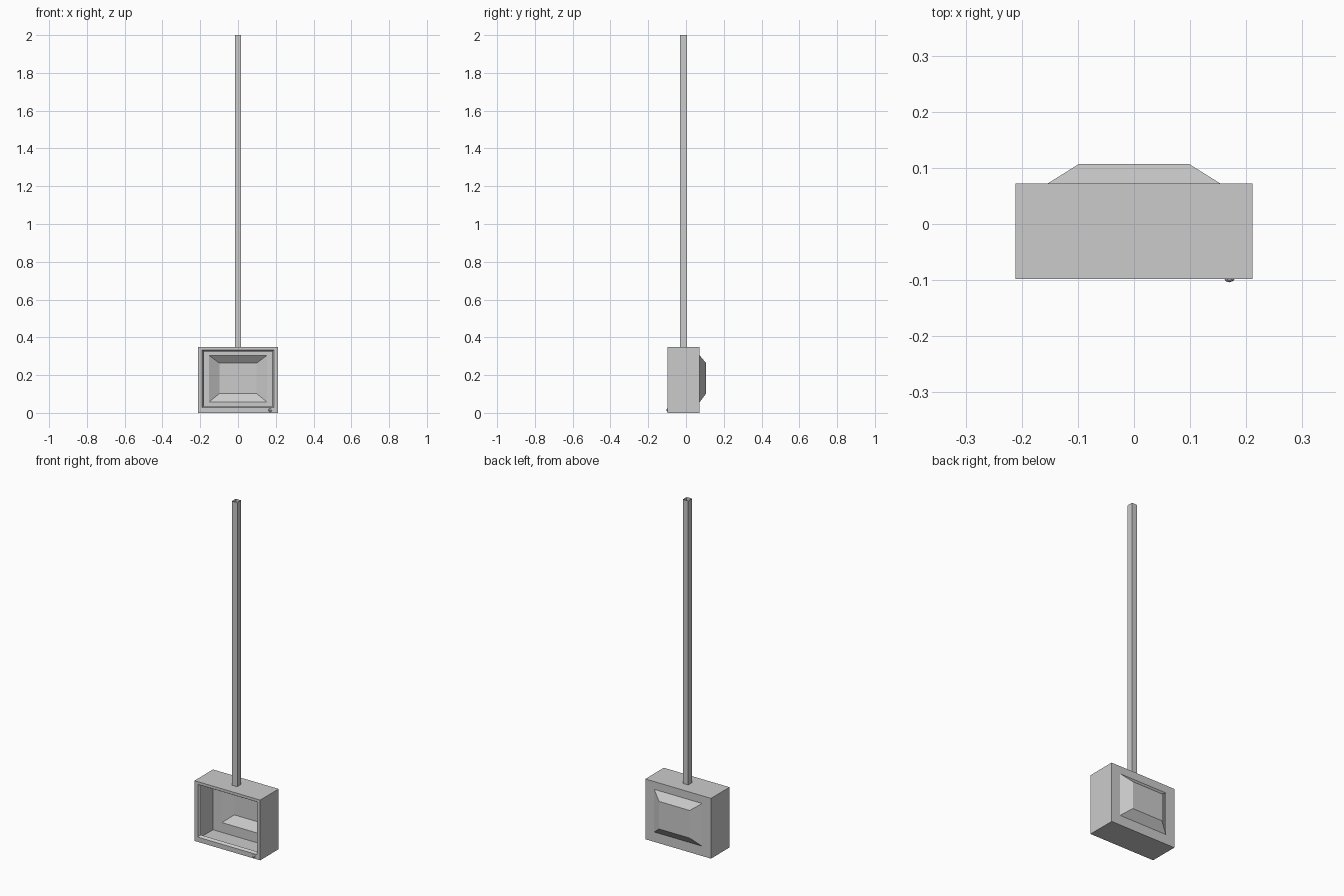
import bpy, bmesh

if "Cube" in bpy.data.objects:
    bpy.data.objects.remove(bpy.data.objects["Cube"])


def loft(name, rings, axis, cap_end=False):
    """Bridge rectangles (u0, u1, v0, v1, depth) along y (u=x, v=z) or z (u=x, v=y)."""
    bm = bmesh.new()
    prev = None
    for u0, u1, v0, v1, d in rings:
        pts = [(u0, v0), (u1, v0), (u1, v1), (u0, v1)]
        ring = [bm.verts.new((u, d, v) if axis == 'y' else (u, v, d)) for u, v in pts]
        if prev:
            for i in range(4):
                j = (i + 1) % 4
                quad = (prev[i], prev[j], ring[j], ring[i])
                bm.faces.new(quad if axis == 'z' else quad[::-1])
        prev = ring
    if cap_end:
        bm.faces.new(prev if axis == 'z' else prev[::-1])
    if axis == 'y':
        bmesh.ops.reverse_faces(bm, faces=bm.faces[:])
    mesh = bpy.data.meshes.new(name)
    bm.to_mesh(mesh)
    bm.free()
    obj = bpy.data.objects.new(name, mesh)
    bpy.context.collection.objects.link(obj)
    return obj


# Hollow monitor housing: sloped bezel lip, front frame, side walls, back wall with opening
loft("monitor_housing", [
    (-0.181, 0.181, 0.037, 0.325, -0.083),
    (-0.190, 0.190, 0.028, 0.334, -0.098),
    (-0.211, 0.211, 0.0, 0.35, -0.098),
    (-0.211, 0.211, 0.0, 0.35, 0.072),
    (-0.154, 0.154, 0.057, 0.305, 0.072),
], 'y')

# Tapered rear bulge, open towards the inside
loft("rear_bulge", [
    (-0.154, 0.154, 0.057, 0.305, 0.072),
    (-0.098, 0.098, 0.103, 0.263, 0.107),
], 'y', cap_end=True)

# Square tube hanging the monitor from the ceiling
loft("ceiling_pole", [
    (-0.017, 0.017, -0.031, 0.004, 0.35),
    (-0.017, 0.017, -0.031, 0.004, 2.0),
], 'z')

# Small power button at the lower right of the frame
bpy.ops.mesh.primitive_uv_sphere_add(segments=8, ring_count=6, radius=0.01,
                                     location=(0.17, -0.096, 0.015))
button = bpy.context.object
button.name = "power_button"
button.scale = (1, 0.8, 1)
